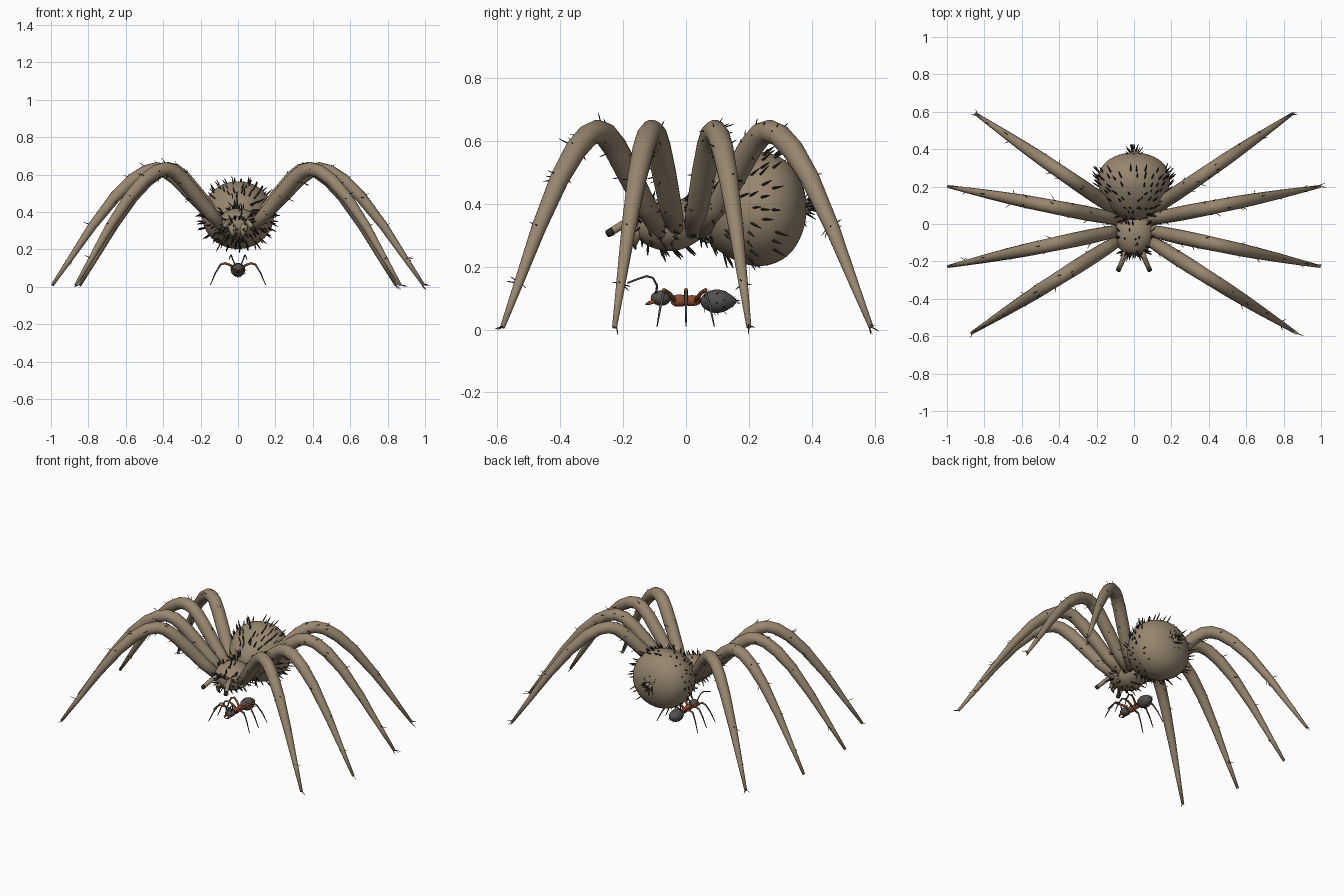
import bpy, bmesh, random
from math import sin, cos, pi
from mathutils import Vector

random.seed(4)
cube = bpy.data.objects.get("Cube")
if cube:
    bpy.data.objects.remove(cube, do_unlink=True)


def material(name, rgb):
    m = bpy.data.materials.new(name)
    m.use_nodes = True
    m.diffuse_color = (*rgb, 1)
    m.node_tree.nodes["Principled BSDF"].inputs["Base Color"].default_value = (*rgb, 1)
    return m


TAN = material("spider tan", (0.31, 0.24, 0.16))
BRISTLE = material("bristle black", (0.03, 0.026, 0.02))
RED = material("ant red", (0.26, 0.07, 0.03))
GREY = material("ant grey", (0.085, 0.08, 0.075))


def finish(name, bm, mat, smooth=True):
    bmesh.ops.recalc_face_normals(bm, faces=bm.faces[:])
    mesh = bpy.data.meshes.new(name)
    for f in bm.faces:
        f.smooth = smooth
    bm.to_mesh(mesh)
    bm.free()
    mesh.materials.append(mat)
    obj = bpy.data.objects.new(name, mesh)
    bpy.context.collection.objects.link(obj)
    return obj


def add_tube(bm, path, radii, sides, flat=1.0):
    """Loft round rings along a path, with capped ends."""
    path = [Vector(p) for p in path]
    rings = []
    for i, p in enumerate(path):
        t = (path[min(i + 1, len(path) - 1)] - path[max(i - 1, 0)]).normalized()
        u = t.cross((0, 0, 1))
        u = u.normalized() if u.length > 0.01 else Vector((1, 0, 0))
        w = u.cross(t)
        rings.append([bm.verts.new(p + radii[i] * (u * cos(a) + w * sin(a) * flat))
                      for a in (2 * pi * k / sides for k in range(sides))])
    for a, b in zip(rings, rings[1:]):
        for k in range(sides):
            n = (k + 1) % sides
            bm.faces.new((a[k], a[n], b[n], b[k]))
    bm.faces.new(rings[0][::-1])
    bm.faces.new(rings[-1])


def tube(name, path, radii, mat, sides=12, flat=1.0, soft=False):
    bm = bmesh.new()
    add_tube(bm, path, radii, sides, flat)
    obj = finish(name, bm, mat)
    if soft:
        obj.modifiers.new("soft", 'SUBSURF').levels = 1
    return obj


def lathe(name, profile, z, mat, sides=24, flat=1.0):
    """Rounded body along y from (y, radius) pairs."""
    return tube(name, [(0, y, z) for y, r in profile], [r for y, r in profile],
                mat, sides, flat, True)


def bristles(name, obj, chance, length, width, lean, keep=lambda n: True):
    """Stiff hairs standing on the vertices of a part, leaning one way."""
    bm = bmesh.new()
    for v in obj.data.vertices:
        n = v.normal
        if random.random() > chance or not keep(n):
            continue
        jitter = Vector([random.uniform(-0.15, 0.15) for _ in range(3)])
        d = (n * 0.6 + lean + jitter).normalized() * length * random.uniform(0.75, 1.2)
        base = v.co + jitter * 0.04 - n * 0.006
        add_tube(bm, [base, base + d * 0.6, base + d], [width, width * 0.85, width * 0.3], 4)
    finish(name, bm, BRISTLE, False)


# Spider body
abdomen = lathe("abdomen", [(0.02, 0.04), (0.045, 0.085), (0.08, 0.125), (0.12, 0.155),
                            (0.16, 0.178), (0.20, 0.192), (0.24, 0.196), (0.28, 0.188),
                            (0.32, 0.165), (0.35, 0.13), (0.372, 0.08), (0.383, 0.03)],
                0.383, TAN, 30, 0.94)
head = lathe("head_and_thorax", [(-0.165, 0.035), (-0.15, 0.065), (-0.12, 0.09), (-0.08, 0.107),
                                 (-0.04, 0.11), (0.0, 0.098), (0.035, 0.07), (0.06, 0.05)],
             0.335, TAN, 24, 0.8)
spinneret = tube("spinneret", [(0, 0.36, 0.39), (0, 0.385, 0.39), (0, 0.4, 0.39)],
                 [0.035, 0.025, 0.012], TAN)

back = Vector((0, 0.55, 0))
bristles("abdomen_bristles", abdomen, 0.8, 0.046, 0.0042, back,
         lambda n: n.y < 0.6 and (n.z > -0.75 or n.y < 0))
bristles("head_bristles", head, 0.6, 0.036, 0.004, back * 0.6)
bristles("spinneret_bristles", spinneret, 0.9, 0.035, 0.003, back)

# Leg shape: share of the reach, height, thickness
LEG = [(0, 0.31, 0.03), (0.1, 0.395, 0.036), (0.2, 0.495, 0.039), (0.29, 0.58, 0.039),
       (0.35, 0.62, 0.038), (0.4, 0.63, 0.037), (0.46, 0.617, 0.036), (0.54, 0.57, 0.035),
       (0.64, 0.48, 0.031), (0.77, 0.325, 0.024), (0.9, 0.145, 0.015), (1, 0.008, 0.008)]
# Hip and foot positions on the ground plan, front to rear
REACH = {"front": ((0.07, -0.08), (0.868, -0.583)),
         "second": ((0.06, -0.03), (0.993, -0.227)),
         "third": ((0.06, 0.02), (0.993, 0.2)),
         "rear": ((0.06, 0.05), (0.845, 0.588))}

for side, s in (("left", 1), ("right", -1)):
    for pair, (hip, foot) in REACH.items():
        h, f = Vector((s * hip[0], hip[1], 0)), Vector((s * foot[0], foot[1], 0))
        path = [h.lerp(f, t) + Vector((0, 0, z)) for t, z, r in LEG]
        leg = tube(f"{pair}_leg_{side}", path, [r for t, z, r in LEG], TAN, 14)
        bristles(f"{pair}_leg_bristles_{side}", leg, 0.12, 0.03, 0.002,
                 (f - h).normalized() * 0.7)

    # Feelers and fangs
    tube(f"palp_{side}", [(s * 0.04, -0.13, 0.35), (s * 0.055, -0.18, 0.345),
                          (s * 0.07, -0.215, 0.325), (s * 0.082, -0.243, 0.308)],
         [0.018, 0.014, 0.013, 0.012], TAN)
    tube(f"palp_tip_{side}", [(s * 0.079, -0.235, 0.312), (s * 0.085, -0.25, 0.304)],
         [0.0135, 0.012], BRISTLE)
    tube(f"fang_{side}", [(s * 0.03, -0.135, 0.335), (s * 0.03, -0.16, 0.305),
                          (s * 0.027, -0.165, 0.27)], [0.026, 0.02, 0.009], TAN)
    tube(f"fang_tip_{side}", [(s * 0.027, -0.165, 0.275), (s * 0.022, -0.16, 0.255)],
         [0.009, 0.003], BRISTLE)
    for k in range(2):
        bpy.ops.mesh.primitive_uv_sphere_add(segments=10, ring_count=6, radius=0.009,
                                             location=(s * (0.015 + 0.022 * k), -0.156, 0.372 - 0.012 * k))
        eye = bpy.context.object
        eye.name = f"eye_{side}_{k + 1}"
        eye.data.materials.append(BRISTLE)
        bpy.ops.object.shade_smooth()

# Ant under the spider
lathe("ant_head", [(-0.113, 0.012), (-0.1, 0.026), (-0.08, 0.034), (-0.06, 0.028), (-0.048, 0.01)],
      0.1, GREY, 14, 0.8)
lathe("ant_thorax", [(-0.05, 0.008), (-0.038, 0.02), (-0.015, 0.021), (0.0, 0.015), (0.02, 0.019),
                     (0.036, 0.016), (0.05, 0.008)], 0.092, RED, 14)
gaster = lathe("ant_gaster", [(0.045, 0.01), (0.06, 0.03), (0.09, 0.043), (0.12, 0.039),
                              (0.145, 0.022), (0.162, 0.005)], 0.09, GREY, 14, 0.95)
bristles("ant_gaster_bristles", gaster, 0.4, 0.014, 0.001, back)

for side, s in (("left", 1), ("right", -1)):
    tube(f"ant_mandible_{side}", [(s * 0.016, -0.1, 0.09), (s * 0.014, -0.118, 0.084),
                                  (s * 0.003, -0.128, 0.08)], [0.007, 0.006, 0.002], RED, 8)
    tube(f"ant_antenna_{side}", [(s * 0.015, -0.095, 0.115), (s * 0.026, -0.092, 0.14),
                                 (s * 0.034, -0.105, 0.164), (s * 0.038, -0.125, 0.17),
                                 (s * 0.043, -0.155, 0.16), (s * 0.047, -0.186, 0.148)],
         [0.004, 0.0035, 0.0035, 0.0035, 0.003, 0.003], GREY, 8)
    for pair, y0, y1, y2 in (("front", -0.035, -0.07, -0.092), ("middle", 0, 0, 0),
                             ("hind", 0.03, 0.062, 0.09)):
        tube(f"ant_{pair}_thigh_{side}", [(s * 0.01, y0, 0.09), (s * 0.04, (y0 + y1) / 2, 0.115),
                                          (s * 0.07, y1, 0.126), (s * 0.095, y1, 0.118)],
             [0.007, 0.0065, 0.006, 0.005], RED, 8)
        tube(f"ant_{pair}_shin_{side}", [(s * 0.092, y1, 0.12), (s * 0.12, (y1 + y2) / 2, 0.075),
                                         (s * 0.148, y2, 0.01)], [0.005, 0.004, 0.002], GREY, 8)
